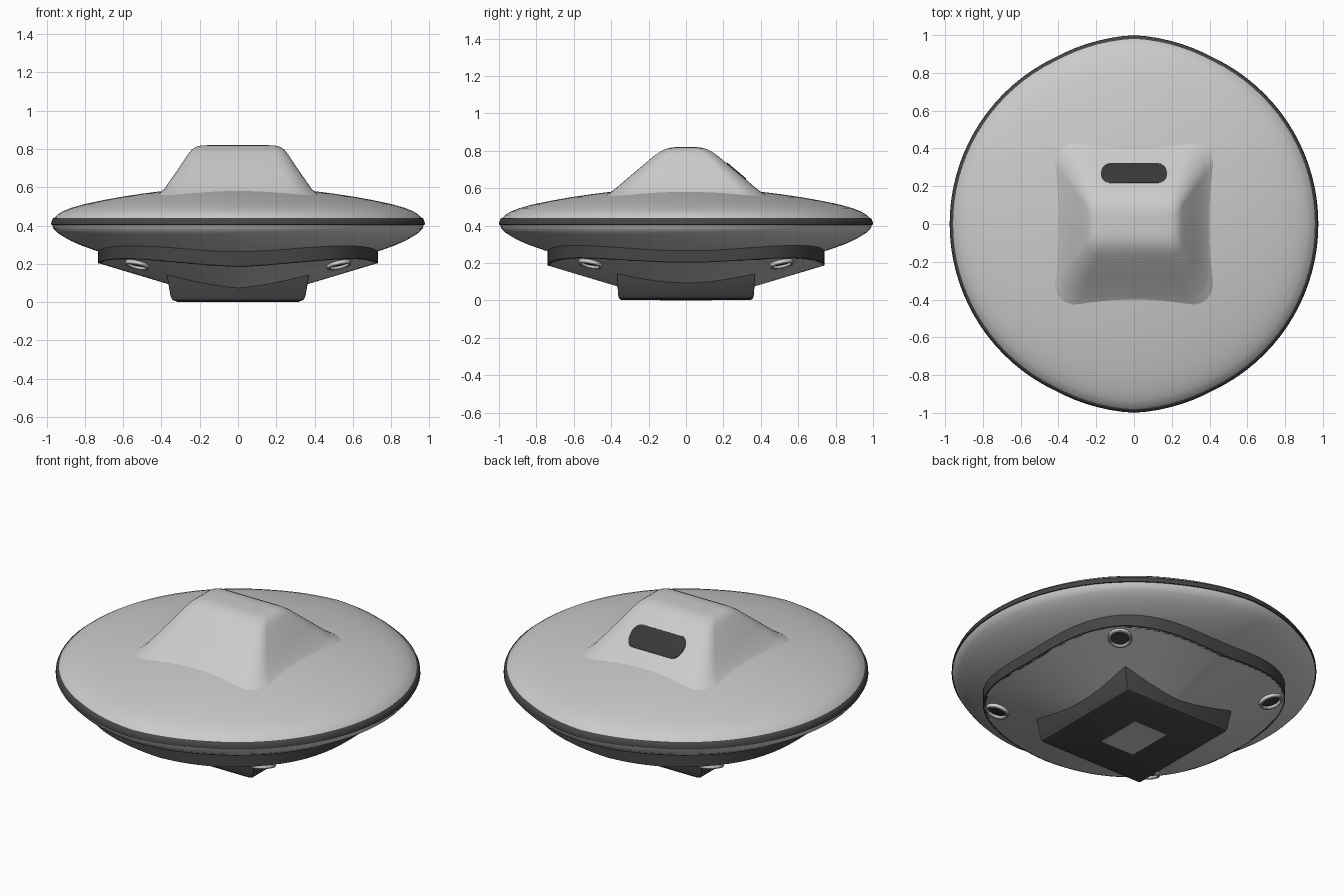
import bpy
from math import sin, cos, pi, radians, atan2, hypot
from mathutils import Vector

if "Cube" in bpy.data.objects:
    bpy.data.objects.remove(bpy.data.objects["Cube"])

N = 96


def material(name, v):
    m = bpy.data.materials.new(name)
    m.diffuse_color = (v, v, v, 1)
    m.use_nodes = True
    m.node_tree.nodes["Principled BSDF"].inputs["Base Color"].default_value = m.diffuse_color
    return m


GREY = material("hull_grey", 0.55)
DARK = material("dark_trim", 0.06)
BLACK = material("black_glass", 0.04)


def tip(a, width):
    # 1 at the front and back (+-y), fading linearly to 0 over width degrees
    d = abs(abs(atan2(sin(a), cos(a))) - pi / 2)
    return max(0.0, 1 - d / radians(width))


def loft(name, rings, mat, cap=False, angle=35):
    # skin a stack of equal-length closed rings
    n = len(rings[0])
    verts = [p for r in rings for p in r]
    faces = [(k * n + i, k * n + (i + 1) % n, (k + 1) * n + (i + 1) % n, (k + 1) * n + i)
             for k in range(len(rings) - 1) for i in range(n)]
    if cap:
        faces.append(tuple(range((len(rings) - 1) * n, len(rings) * n)))
    me = bpy.data.meshes.new(name)
    me.from_pydata(verts, [], faces)
    me.materials.append(mat)
    ob = bpy.data.objects.new(name, me)
    bpy.context.collection.objects.link(ob)
    bpy.ops.object.select_all(action='DESELECT')
    ob.select_set(True)
    bpy.context.view_layer.objects.active = ob
    bpy.ops.object.shade_smooth_by_angle(angle=radians(angle))
    return ob


ANG = [2 * pi * i / N for i in range(N)]


def disc_ring(r, z):
    out = []
    for a in ANG:
        s = r * (1 + 0.024 * tip(a, 25))
        out.append((s * cos(a), s * sin(a), z))
    return out


def round_rect(hx, hy, rad, z, seg=6):
    pts = []
    for q, (sx, sy) in enumerate(((1, 1), (-1, 1), (-1, -1), (1, -1))):
        for i in range(seg + 1):
            a = q * pi / 2 + i / seg * pi / 2
            pts.append((sx * (hx - rad) + rad * cos(a), sy * (hy - rad) + rad * sin(a), z))
    return pts


# Saucer: lower shell, dark rim band, upper shell
lower = [(0.60, 0.235), (0.74, 0.268), (0.82, 0.297), (0.87, 0.319), (0.91, 0.341),
         (0.945, 0.364), (0.965, 0.386), (0.972, 0.408)]
band = [(0.965, 0.403), (0.976, 0.405), (0.975, 0.42), (0.967, 0.438), (0.955, 0.442)]
upper = [(0.962, 0.436), (0.945, 0.456), (0.915, 0.475), (0.87, 0.493), (0.80, 0.513),
         (0.70, 0.534), (0.60, 0.552), (0.50, 0.567), (0.40, 0.580), (0.30, 0.59)]
loft("lower_hull", [disc_ring(*p) for p in lower], GREY)
loft("rim_band", [disc_ring(*p) for p in band], DARK, angle=50)
loft("upper_hull", [disc_ring(*p) for p in upper], GREY, cap=True)


# Squarish underside plate with a dark skirt wall
def belly_ring(f, z=None):
    out = []
    for a in ANG:
        c, s, n = cos(a), sin(a), 2.8
        r = f / (abs(c) ** n + abs(s) ** n) ** (1 / n)
        x, y = 0.73 * r * c, 0.74 * r * s
        zz = 0.3 * hypot(x, y) - 0.015 - 0.02 * tip(a, 45) if z is None else z
        out.append((x, y, zz))
    return out


loft("belly_plate", [belly_ring(f) for f in (0.3, 0.5, 0.75, 0.99)], GREY)
loft("belly_skirt", [belly_ring(0.98), belly_ring(1.0),
                     [(x, y, z + 0.03) for x, y, z in belly_ring(1.0)],
                     belly_ring(1.0, 0.268 + 0.03)], DARK)

# Keel block under the belly, with a flush grey hatch
keel = [(0.365, 0.365, 0.2), (0.372, 0.37, 0.14), (0.352, 0.363, 0.03),
        (0.342, 0.359, 0.012), (0.318, 0.347, 0.002)]
loft("keel", [round_rect(x, y, 0.006, z, 2) for x, y, z in keel], DARK, cap=True)
loft("keel_hatch", [round_rect(0.11, 0.14, 0.002, z, 1) for z in (0.01, 0.0)], GREY, cap=True)

# Cabin with sloped sides
cabin = [(0.43, 0.44, 0.13, 0.555), (0.402, 0.405, 0.12, 0.577), (0.384, 0.383, 0.115, 0.593),
         (0.32, 0.275, 0.09, 0.685), (0.258, 0.165, 0.065, 0.777), (0.242, 0.135, 0.06, 0.797),
         (0.222, 0.105, 0.055, 0.811), (0.195, 0.075, 0.045, 0.818), (0.16, 0.04, 0.03, 0.82)]
loft("cabin", [round_rect(*p) for p in cabin], GREY, cap=True, angle=60)


# Rear window lying on the cabin's back slope
def window_ring(f, lift):
    out = []
    for x, y, _ in round_rect(0.175 * f, 0.052 * f, 0.045 * f, 0):
        x *= 1 - 0.5 * max(0, y) * (1 if y > 0 else 0)
        yy = 0.27 + y
        z = 0.593 + (0.383 - yy) * (0.184 / 0.218) + lift
        out.append((x, yy, z))
    return out


loft("rear_window", [window_ring(1, -0.01), window_ring(1, 0.005), window_ring(0.97, 0.007)],
     BLACK, cap=True)


# Four thruster rings with dark centres, square to the belly slope
def small_ring(r, h):
    return [(r * cos(2 * pi * i / 32), r * sin(2 * pi * i / 32), h) for i in range(32)]


ring_profile = [(0.064, -0.02), (0.064, 0.018), (0.061, 0.022), (0.054, 0.022), (0.051, 0.018),
                (0.051, -0.005)]
for sx, side in ((1, "right"), (-1, "left")):
    for sy, end in ((1, "back"), (-1, "front")):
        x, y = 0.525 * sx, 0.51 * sy
        r = hypot(x, y)
        rot = Vector((0.3 * x / r, 0.3 * y / r, -1)).to_track_quat('Z', 'Y').to_euler()
        parts = (loft(f"thruster_ring_{end}_{side}", [small_ring(*p) for p in ring_profile], GREY),
                 loft(f"thruster_core_{end}_{side}", [small_ring(0.052, 0.0), small_ring(0.05, 0.006)],
                      BLACK, cap=True))
        for ob in parts:
            ob.location = (x, y, 0.3 * r - 0.015)
            ob.rotation_euler = rot
